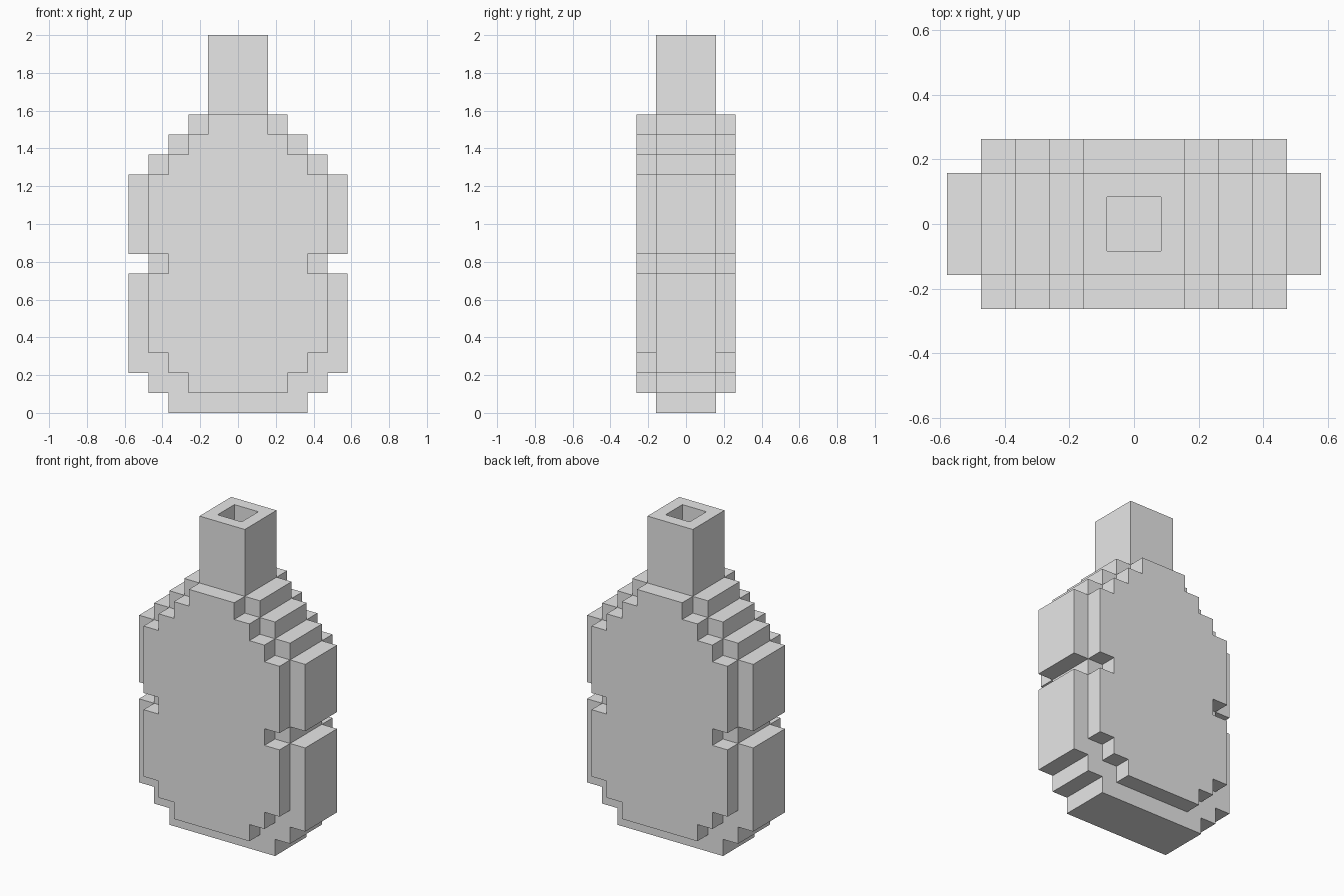
import bpy
import bmesh

U = 2 / 19  # block size

cube = bpy.data.objects.get("Cube")
if cube:
    bpy.data.objects.remove(cube, do_unlink=True)

grey = bpy.data.materials.new("light_grey")
grey.use_nodes = True
grey.diffuse_color = (0.8, 0.8, 0.8, 1)
grey.node_tree.nodes["Principled BSDF"].inputs["Base Color"].default_value = (0.8, 0.8, 0.8, 1)


def finish(name, bm):
    bmesh.ops.recalc_face_normals(bm, faces=bm.faces)
    mesh = bpy.data.meshes.new(name)
    bm.to_mesh(mesh)
    bm.free()
    mesh.materials.append(grey)
    obj = bpy.data.objects.new(name, mesh)
    bpy.context.collection.objects.link(obj)
    return obj


def stepped_slab(name, steps, y0, y1):
    """Extrude a mirrored stepped outline; steps are (bottom, top, half width) in blocks."""
    right = [(w, z) for lo, hi, w in steps for z in (lo, hi)]
    outline = right + [(-w, z) for w, z in reversed(right)]
    bm = bmesh.new()
    face = bm.faces.new([bm.verts.new((x * U, y0 * U, z * U)) for x, z in outline])
    new = bmesh.ops.extrude_face_region(bm, geom=[face])["geom"]
    moved = [v for v in new if isinstance(v, bmesh.types.BMVert)]
    bmesh.ops.translate(bm, verts=moved, vec=(0, (y1 - y0) * U, 0))
    return finish(name, bm)


# Bottle body: wide middle layer, with a narrower layer on the front and back
middle = [(0, 1, 3.5), (1, 2, 4.5), (2, 7, 5.5), (7, 8, 4.5), (8, 12, 5.5),
          (12, 13, 4.5), (13, 14, 3.5), (14, 15, 2.5)]
outer = [(1, 2, 2.5), (2, 3, 3.5), (3, 7, 4.5), (7, 8, 3.5), (8, 12, 4.5),
         (12, 13, 3.5), (13, 14, 2.5), (14, 15, 1.5)]
stepped_slab("bottle_body", middle, -1.5, 1.5)
stepped_slab("front_panel", outer, -2.5, -1.5)
stepped_slab("back_panel", outer, 1.5, 2.5)

# Neck: square column with a square opening sunk from the top
neck = bmesh.new()
bmesh.ops.create_cube(neck, size=1)
bmesh.ops.scale(neck, vec=(3 * U, 3 * U, 4 * U), verts=neck.verts)
bmesh.ops.translate(neck, vec=(0, 0, 17 * U), verts=neck.verts)
neck.normal_update()
top = max(neck.faces, key=lambda f: f.calc_center_median().z)
bmesh.ops.inset_region(neck, faces=[top], thickness=U)
floor = bmesh.ops.extrude_discrete_faces(neck, faces=[top])["faces"][0]
bmesh.ops.translate(neck, vec=(0, 0, -3.5 * U), verts=floor.verts)
finish("neck", neck)
